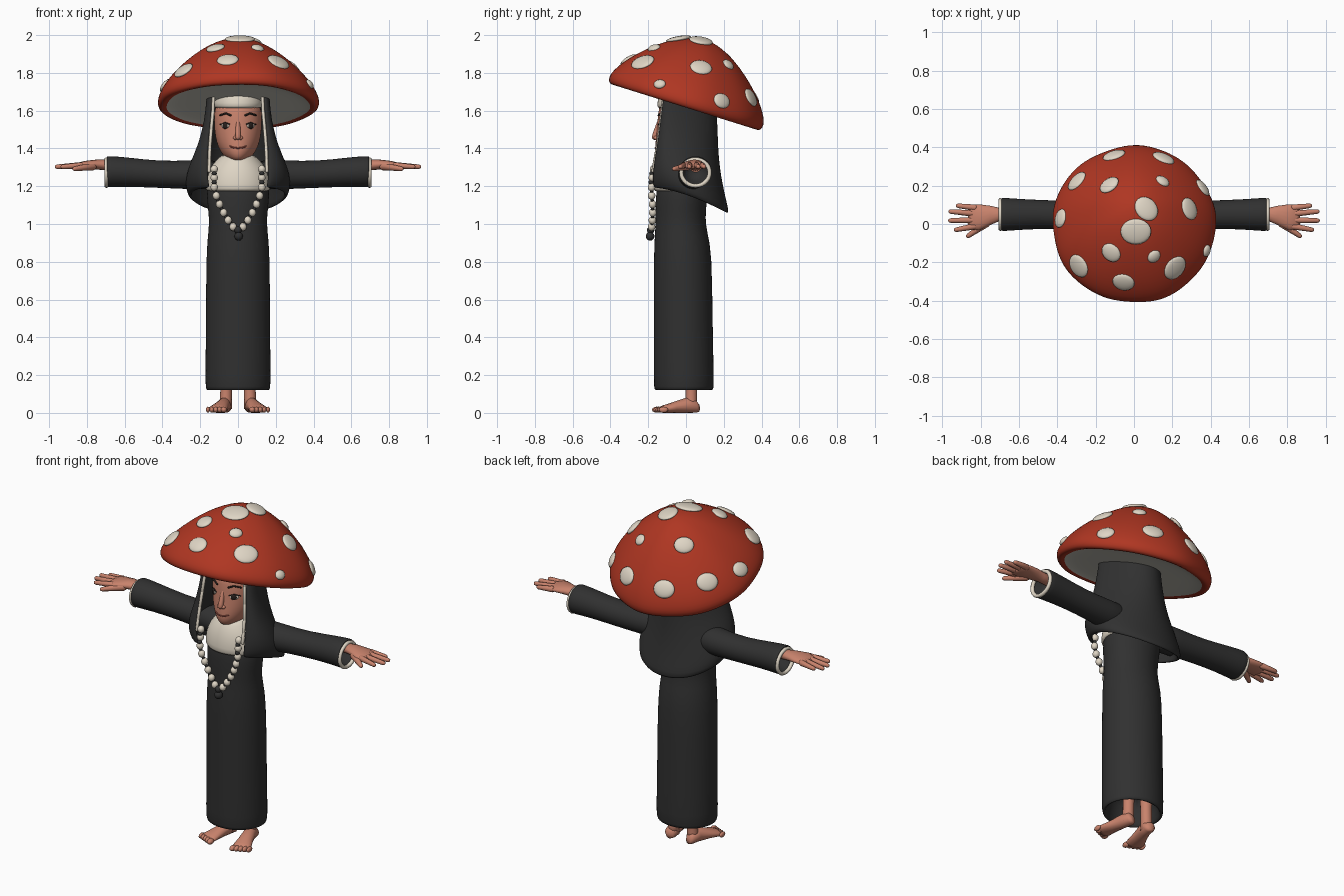
import bpy, bmesh, math
from mathutils import Vector, Matrix
from mathutils.bvhtree import BVHTree

if "Cube" in bpy.data.objects:
    bpy.data.objects.remove(bpy.data.objects["Cube"])


def material(name, r, g, b):
    m = bpy.data.materials.new(name)
    m.diffuse_color = (r, g, b, 1)
    m.use_nodes = True
    m.node_tree.nodes["Principled BSDF"].inputs["Base Color"].default_value = m.diffuse_color
    return m


BLACK = material("black cloth", .03, .03, .03)
RED = material("cap red", .43, .037, .016)
CREAM = material("cream", .74, .67, .56)
GILL = material("gill grey", .62, .60, .53)
SKIN = material("skin", .58, .225, .15)
DARK = material("dark brown", .02, .014, .012)
LIP = material("lip", .32, .08, .06)


def finish(name, bm, mats, mirror=False, thick=0, sub=0):
    bmesh.ops.recalc_face_normals(bm, faces=bm.faces)
    me = bpy.data.meshes.new(name)
    bm.to_mesh(me)
    bm.free()
    for m in mats:
        me.materials.append(m)
    for p in me.polygons:
        p.use_smooth = True
    ob = bpy.data.objects.new(name, me)
    bpy.context.collection.objects.link(ob)
    if mirror:
        ob.modifiers.new("Mirror", 'MIRROR').use_mirror_merge = False
    if thick:
        s = ob.modifiers.new("Solidify", 'SOLIDIFY')
        s.thickness, s.offset = thick, 0
    if sub:
        s = ob.modifiers.new("Subsurf", 'SUBSURF')
        s.levels = s.render_levels = sub
    return ob


def loft(bm, rings, n=24):
    """Closed skin through elliptical rings given as (centre, U, V)."""
    loops = []
    for c, u, v in rings:
        c, u, v = Vector(c), Vector(u), Vector(v)
        loops.append([bm.verts.new(c + u * math.cos(i * math.tau / n) + v * math.sin(i * math.tau / n))
                      for i in range(n)])
    for a, b in zip(loops, loops[1:]):
        for i in range(n):
            j = (i + 1) % n
            bm.faces.new((a[i], a[j], b[j], b[i]))
    bm.faces.new(loops[0])
    bm.faces.new(loops[-1])


def column(bm, rows, n=24):
    """Rows of (z, rx, cy, ry)."""
    loft(bm, [((0, cy, z), (rx, 0, 0), (0, ry, 0)) for z, rx, cy, ry in rows], n)


def limb(bm, p, q, r0, r1, n=10):
    """Rounded tapered stick."""
    p, q = Vector(p), Vector(q)
    d = (q - p).normalized()
    u = d.orthogonal().normalized()
    v = d.cross(u)
    rings = []
    for c, r, k in ((p, r0, -1), (q, r1, 1)):
        for a in ((80, 45, 0) if k < 0 else (0, 45, 80)):
            t = math.radians(a)
            rings.append((c + d * k * r * math.sin(t), u * r * math.cos(t), v * r * math.cos(t)))
    loft(bm, rings, n)


def chain(bm, points, r):
    for p, q in zip(points, points[1:]):
        limb(bm, p, q, r, r, 8)


def ball(bm, loc, size, rot=None, seg=16):
    m = Matrix.Translation(loc) @ (rot or Matrix()) @ Matrix.Diagonal((*size, 1))
    bmesh.ops.create_uvsphere(bm, u_segments=seg, v_segments=seg // 2, radius=1, matrix=m)


# Robe, hollow at the hem
bm = bmesh.new()
column(bm, [(.30, .13, -.012, .115), (.15, .145, -.012, .13), (.12, .155, -.012, .14),
            (.12, .170, -.011, .157), (.145, .174, -.011, .160), (.5, .170, -.014, .155),
            (.85, .169, -.017, .155), (.95, .158, -.025, .139), (1.03, .152, -.03, .131),
            (1.13, .166, -.025, .137), (1.22, .166, -.015, .138), (1.30, .12, -.005, .1),
            (1.34, .07, -.005, .07)], 32)
finish("robe", bm, [BLACK], sub=1)

# Sleeves with a recessed opening
bm = bmesh.new()
sleeve = [(.08, .02, 1.265, .1, .088), (.25, .04, 1.26, .08, .076), (.42, .05, 1.262, .073, .071),
          (.58, .05, 1.275, .08, .078), (.68, .05, 1.277, .088, .084), (.695, .05, 1.277, .086, .082),
          (.695, .05, 1.277, .074, .07), (.60, .05, 1.29, .05, .05)]
loft(bm, [((x, y, z), (0, ry, 0), (0, 0, rz)) for x, y, z, ry, rz in sleeve])
finish("sleeves", bm, [BLACK], mirror=True, sub=1)

# Ring cuffs
bm = bmesh.new()
n, k = 28, 8
grid = [[bm.verts.new((.697 + .011 * math.cos(b), .05 + (.075 + .011 * math.sin(b)) * math.cos(a),
                       1.272 + (.07 + .011 * math.sin(b)) * math.sin(a)))
         for b in [j * math.tau / k for j in range(k)]] for a in [i * math.tau / n for i in range(n)]]
for i in range(n):
    for j in range(k):
        bm.faces.new((grid[i][j], grid[i][(j + 1) % k], grid[(i + 1) % n][(j + 1) % k], grid[(i + 1) % n][j]))
finish("cuffs", bm, [CREAM], mirror=True)

# Hands
bm = bmesh.new()
palm = [(.58, .05, 1.30, .03, .028), (.70, .05, 1.312, .034, .028), (.75, .045, 1.315, .05, .026),
        (.81, .035, 1.313, .068, .021), (.85, .035, 1.308, .064, .016), (.865, .035, 1.306, .04, .008)]
loft(bm, [((x, y, z), (0, ry, 0), (0, 0, rz)) for x, y, z, ry, rz in palm], 16)
for base, tip in (((.83, .085), (.918, .095)), ((.84, .055), (.957, .065)),
                  ((.84, .02), (.958, .018)), ((.83, -.012), (.928, -.03))):
    limb(bm, (*base, 1.31), (*tip, 1.303), .017, .012)
limb(bm, (.77, .005, 1.305), (.865, -.062, 1.292), .022, .012)
finish("hands", bm, [SKIN], mirror=True)

# Legs and bare feet
bm = bmesh.new()
leg = [(.06, .03, .34, .04), (.062, .028, .15, .031), (.064, .028, .07, .031), (.066, .026, .02, .034)]
loft(bm, [((x, y, z), (r, 0, 0), (0, r, 0)) for x, y, z, r in leg], 16)
foot = [(.062, .068, .025, .018, .02), (.065, .05, .035, .033, .034), (.075, 0, .04, .033, .04),
        (.092, -.06, .03, .04, .03), (.108, -.115, .021, .05, .021), (.113, -.14, .016, .044, .014)]
loft(bm, [((x, y, z), (rx, .3 * rx, 0), (0, 0, rz)) for x, y, z, rx, rz in foot], 16)
for i in range(5):
    ball(bm, (.075 + i * .021, -.155 + .009 * i, .017), (.017 - .0016 * i, .025, .016), seg=12)
finish("feet", bm, [SKIN], mirror=True)

# Head and nose: rows of (z, half width, depth in front of y = -.02)
face = [(1.332, .03, .105), (1.342, .058, .128), (1.37, .085, .145), (1.41, .107, .144), (1.46, .121, .139),
        (1.52, .127, .133), (1.58, .127, .129), (1.67, .118, .118)]


def face_y(x, z):
    for (z0, a0, d0), (z1, a1, d1) in zip(face, face[1:]):
        if z0 <= z <= z1:
            t = (z - z0) / (z1 - z0)
            return -.02 - (d0 + t * (d1 - d0)) * math.sqrt(1 - (x / (a0 + t * (a1 - a0))) ** 2)


bm = bmesh.new()
column(bm, [(z, rx, -.02, d) for z, rx, d in face], 32)
finish("head", bm, [SKIN], sub=1)
bm = bmesh.new()
limb(bm, (0, -.143, 1.54), (0, -.166, 1.462), .011, .017, 14)
for s in (-1, 1):
    ball(bm, (s * .014, -.158, 1.456), (.012, .014, .011))
finish("nose", bm, [SKIN], sub=1)

# Eyes, brows and mouth
for name, mat, w, h, lift in (("eye_whites", CREAM, .025, .014, 0), ("irises", DARK, .017, .017, .003)):
    bm = bmesh.new()
    ball(bm, (.068, face_y(.068, 1.52) - lift, 1.52), (w, .006, h), Matrix.Rotation(.55, 4, 'Z'))
    finish(name, bm, [mat], mirror=True)
bm = bmesh.new()
for r, pts in ((.005, ((.038, 1.575), (.065, 1.586), (.095, 1.576))),
               (.003, ((.044, 1.528), (.068, 1.537), (.094, 1.527)))):
    chain(bm, [(x, face_y(x, z) - .002, z) for x, z in pts], r)
finish("brows", bm, [DARK], mirror=True)
bm = bmesh.new()
chain(bm, [(x, face_y(x, z), z) for x, z in ((0, 1.402), (.02, 1.403), (.042, 1.411))], .004)
finish("mouth", bm, [LIP], mirror=True)

# Forehead band and bib collar
bm = bmesh.new()
column(bm, [(1.61, .122, -.02, .126), (1.62, .131, -.02, .134), (1.66, .131, -.018, .132), (1.72, .125, -.01, .122)], 32)
finish("forehead_band", bm, [CREAM], sub=1)
bm = bmesh.new()
column(bm, [(1.17, .165, -.025, .142), (1.18, .172, -.024, .148), (1.24, .172, -.02, .149),
            (1.30, .150, -.015, .138), (1.335, .115, -.015, .12), (1.375, .088, -.015, .098)], 32)
finish("collar", bm, [CREAM], sub=1)

# Veil wrapping the back, open at the front: (z back, z front, rx, y back, y front, arc, fullness)
rows = [(1.76, 1.76, .150, .140, -.10, 118, 1), (1.6, 1.6, .160, .152, -.12, 120, 1),
        (1.5, 1.5, .178, .157, -.132, 124, 1), (1.4, 1.41, .205, .160, -.145, 131, 1),
        (1.3, 1.34, .240, .168, -.158, 139, .9), (1.2, 1.28, .264, .185, -.168, 143, .8),
        (1.12, 1.23, .268, .203, -.172, 144, .7), (1.055, 1.19, .250, .220, -.166, 144, .65)]
bm, n, loops = bmesh.new(), 32, []
for zb, zf, rx, yb, yf, arc, p in rows:
    loop = []
    for i in range(n + 1):
        t = 2 * i / n - 1
        w = (1 + math.cos(math.pi * t)) / 2
        loop.append(bm.verts.new((rx * math.sin(math.radians(arc) * t),
                                  yf + (yb - yf) * max(w, 0) ** p, zf + (zb - zf) * w)))
    loops.append(loop)
for a, b in zip(loops, loops[1:]):
    for i in range(n):
        bm.faces.new((a[i], a[i + 1], b[i + 1], b[i]))
finish("veil", bm, [BLACK], thick=.022, sub=1)

# Cream piping along the veil opening
bm = bmesh.new()
chain(bm, [(rx * math.sin(math.radians(arc)) - .006, yf - .006, zf) for zb, zf, rx, yb, yf, arc, p in rows[:6]], .009)
finish("veil_piping", bm, [CREAM], mirror=True)

# Mushroom cap, tilted backwards
bm = bmesh.new()
profile = [(.002, -.02), (.2, -.022), (.34, -.022), (.385, -.032), (.405, -.04), (.424, -.03), (.43, 0),
           (.418, .035), (.388, .085), (.335, .148), (.26, .218), (.18, .277), (.1, .318), (.04, .334), (.002, .337)]
loft(bm, [((0, 0, h), (r, 0, 0), (0, r, 0)) for r, h in profile], 48)
for f in bm.faces:
    c = f.calc_center_median()
    f.material_index = int(c.xy.length < .38 and c.z < 0)
# gentle lumps on the rim and crown
for v in bm.verts:
    a = math.atan2(v.co.y, v.co.x)
    v.co.xy *= 1 + .008 * math.sin(5 * a + 1) + .005 * math.sin(9 * a)
tilt = Matrix.Translation((0, 0, 1.655)) @ Matrix.Rotation(-.303, 4, 'X')
bmesh.ops.transform(bm, matrix=tilt, verts=bm.verts)
tree = BVHTree.FromBMesh(bm)
finish("mushroom_cap", bm, [RED, GILL], sub=1)

# Cap spots: (x, y, radius)
spots = [(-.105, .36, .06), (.155, .345, .06), (-.30, .225, .06), (-.13, .205, .055), (.15, .225, .038),
         (.065, .08, .068), (.29, .08, .06), (-.385, .03, .05), (.01, -.04, .08), (-.12, -.15, .054),
         (.105, -.17, .037), (-.29, -.22, .064), (.215, -.23, .068), (-.055, -.305, .058),
         (.38, -.14, .032), (.36, .19, .05)]
bm = bmesh.new()
for x, y, r in spots:
    hit, nor, _, _ = tree.ray_cast(Vector((x, y, 3)), Vector((0, 0, -1)))
    if hit:
        ball(bm, hit - nor * .002, (r, r * .85, .016), nor.to_track_quat('Z', 'Y').to_matrix().to_4x4(), 20)
finish("cap_spots", bm, [CREAM])

# Bead necklace with dark beads at the neck and pendant
path = [(.126, -.172, 1.29), (.126, -.178, 1.245), (.126, -.182, 1.195), (.115, -.182, 1.15),
        (.098, -.177, 1.105), (.076, -.176, 1.06), (.052, -.178, 1.02), (.026, -.182, .985)]
bm = bmesh.new()
for p in path:
    ball(bm, p, (.02, .02, .022), seg=14)
finish("beads", bm, [CREAM], mirror=True)
bm = bmesh.new()
chain(bm, path + [(0, -.185, .968)], .009)
for a, b in zip(path[:2], path[1:3]):
    ball(bm, (Vector(a) + Vector(b)) / 2 + Vector((0, -.006, 0)), (.014, .014, .012), seg=12)
finish("bead_cord", bm, [BLACK], mirror=True)
bm = bmesh.new()
for p, r in (((0, -.187, .968), .02), ((.003, -.19, .935), .023)):
    ball(bm, p, (r, r, r))
finish("pendant", bm, [BLACK])
